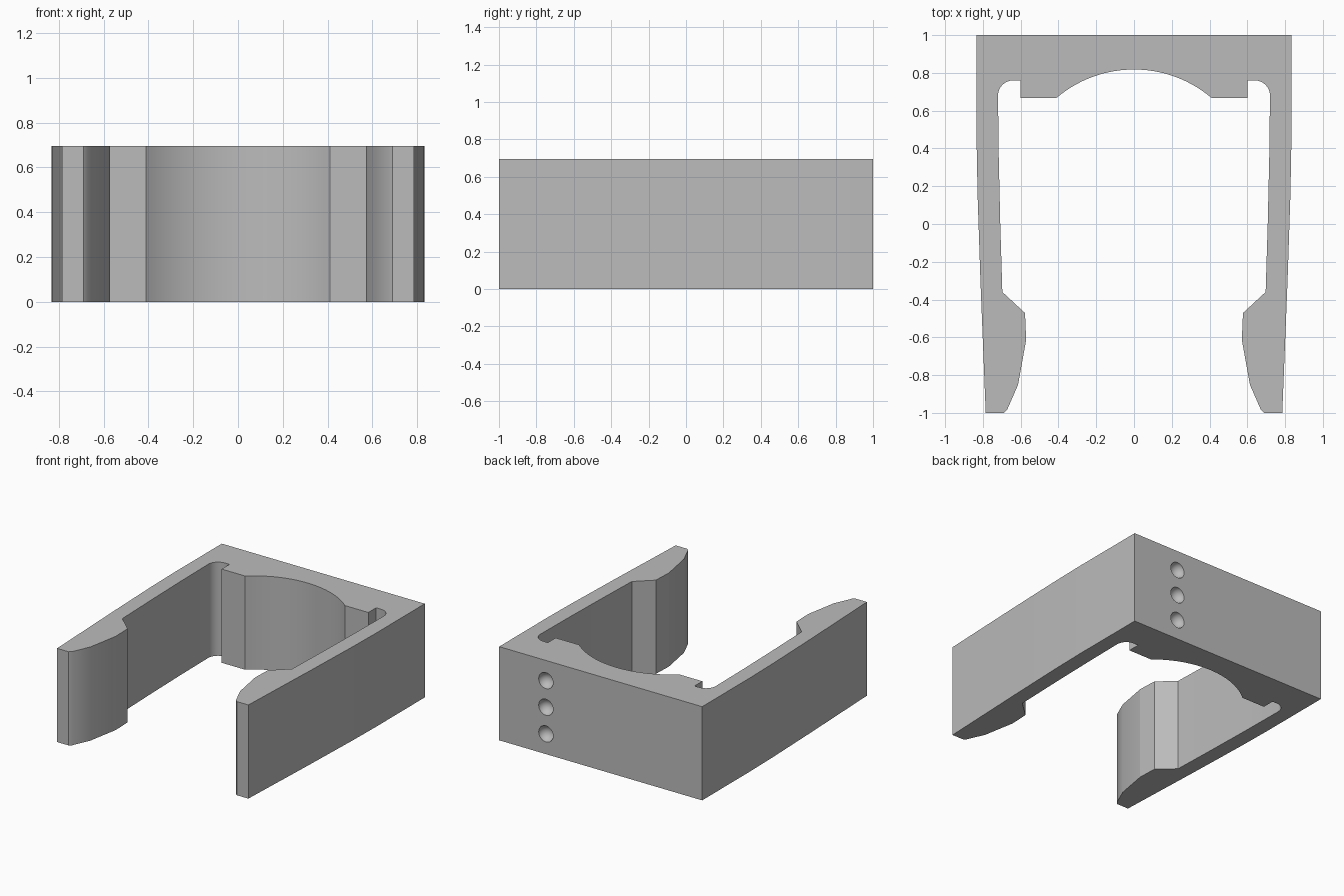
import bpy, bmesh
from math import sin, cos, asin, pi, radians

cube = bpy.data.objects.get("Cube")
if cube:
    bpy.data.objects.remove(cube)

HEIGHT = 0.695

grey = bpy.data.materials.new("plain grey")
grey.use_nodes = True
colour = (0.5, 0.5, 0.5, 1)
grey.diffuse_color = colour
grey.node_tree.nodes["Principled BSDF"].inputs["Base Color"].default_value = colour


def arc(cx, cy, r, start, end, steps):
    """Points along a circular arc, both ends included."""
    angles = [start + (end - start) * i / steps for i in range(steps + 1)]
    return [(cx + r * cos(a), cy + r * sin(a)) for a in angles]


def new_object(name, bm):
    mesh = bpy.data.meshes.new(name)
    bmesh.ops.recalc_face_normals(bm, faces=bm.faces)
    bm.to_mesh(mesh)
    bm.free()
    mesh.materials.append(grey)
    obj = bpy.data.objects.new(name, mesh)
    bpy.context.collection.objects.link(obj)
    return obj


# Half outline: outer wall, tip, hook, inner wall
half = [(0.833, 1), (0.833, 0.42), (0.828, 0.15), (0.813, -0.3), (0.785, -1),
        (0.69, -1), (0.672, -0.984), (0.614, -0.852), (0.571, -0.614),
        (0.577, -0.471), (0.697, -0.36), (0.708, 0), (0.716, 0.35)]
# Corner relief, pad and round seat
half += arc(0.64, 0.68, 0.08, 0, pi / 2, 8)
half += [(0.602, 0.76), (0.602, 0.668)]
seat_r, seat_y = 0.635, 0.183
side = asin(0.41 / seat_r)
half += arc(0, seat_y, seat_r, pi / 2 - side, pi / 2, 14)
outline = half + [(-x, y) for x, y in reversed(half[:-1])]

# Clip body
bm = bmesh.new()
base = bm.faces.new([bm.verts.new((x, y, 0)) for x, y in outline])
up = bmesh.ops.extrude_face_region(bm, geom=[base])["geom"]
bmesh.ops.translate(bm, vec=(0, 0, HEIGHT),
                    verts=[v for v in up if isinstance(v, bmesh.types.BMVert)])
clip = new_object("clip_body", bm)

# Row of three round dimples in the back
bm = bmesh.new()
for z in (0.15, 0.3475, 0.545):
    ball = bmesh.ops.create_uvsphere(bm, u_segments=24, v_segments=12, radius=0.06)
    bmesh.ops.translate(bm, vec=(0.45, 1.005, z), verts=ball["verts"])
cutter = new_object("dimple_cutter", bm)
cutter.hide_render = True

cut = clip.modifiers.new("dimples", "BOOLEAN")
cut.operation = "DIFFERENCE"
cut.solver = "EXACT"
cut.object = cutter
bpy.ops.object.select_all(action="DESELECT")
clip.select_set(True)
bpy.context.view_layer.objects.active = clip
bpy.ops.object.modifier_apply(modifier=cut.name)
bpy.data.objects.remove(cutter)
bpy.ops.object.shade_smooth_by_angle(angle=radians(30))

# Crisp crest on each hook
verts = clip.data.vertices
for edge in clip.data.edges:
    if all(abs(abs(verts[i].co.x) - 0.571) < 0.001 for i in edge.vertices):
        edge.use_edge_sharp = True
